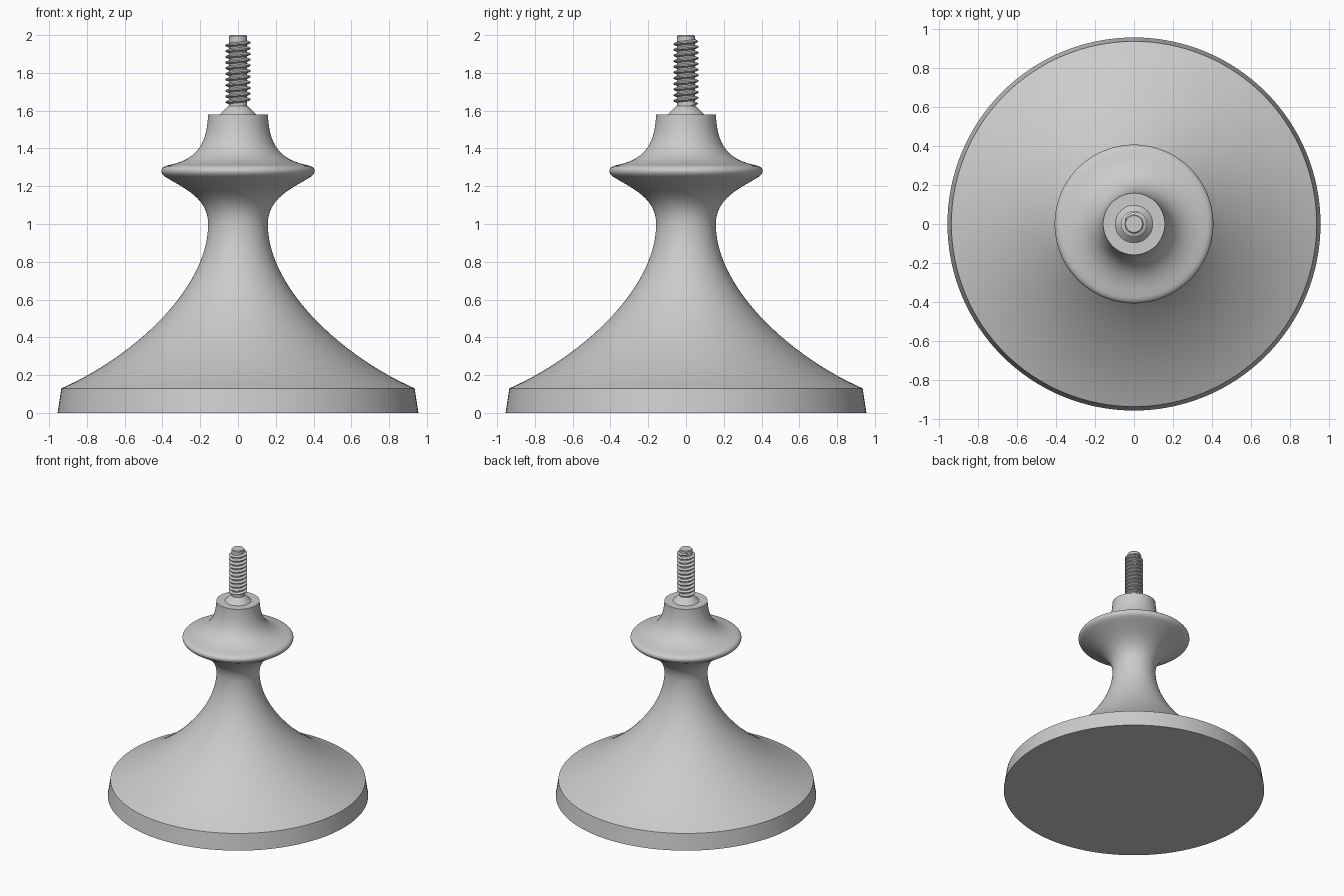
import bpy, math
from mathutils import Vector
from mathutils.geometry import interpolate_bezier

cube = bpy.data.objects.get("Cube")
if cube:
    bpy.data.objects.remove(cube, do_unlink=True)

GREY = 0.6
mat = bpy.data.materials.new("plain_grey")
mat.use_nodes = True
mat.diffuse_color = (GREY, GREY, GREY, 1)
mat.node_tree.nodes["Principled BSDF"].inputs["Base Color"].default_value = (GREY, GREY, GREY, 1)


def make_object(name, verts, faces):
    mesh = bpy.data.meshes.new(name)
    mesh.from_pydata(verts, [], faces)
    mesh.materials.append(mat)
    obj = bpy.data.objects.new(name, mesh)
    bpy.context.collection.objects.link(obj)
    bpy.ops.object.select_all(action="DESELECT")
    obj.select_set(True)
    bpy.context.view_layer.objects.active = obj
    bpy.ops.object.mode_set(mode="EDIT")
    bpy.ops.mesh.select_all(action="SELECT")
    bpy.ops.mesh.normals_make_consistent(inside=False)
    bpy.ops.object.mode_set(mode="OBJECT")
    bpy.ops.object.shade_smooth_by_angle(angle=math.radians(35))
    return obj


def lathe(name, profile, sides):
    """Turn a (radius, height) profile about z and cap both ends."""
    verts = [(r * math.cos(math.tau * i / sides), r * math.sin(math.tau * i / sides), z)
             for r, z in profile for i in range(sides)]
    faces = [(j * sides + i, j * sides + (i + 1) % sides,
              (j + 1) * sides + (i + 1) % sides, (j + 1) * sides + i)
             for j in range(len(profile) - 1) for i in range(sides)]
    top = (len(profile) - 1) * sides
    faces += [tuple(reversed(range(sides))), tuple(range(top, top + sides))]
    return make_object(name, verts, faces)


def curve(a, b, c, d, steps):
    points = interpolate_bezier(*(Vector((r, z, 0)) for r, z in (a, b, c, d)), steps)
    return [(p.x, p.y) for p in points]


# Turned body: base edge, flared skirt, neck, rounded flange, collar
skirt = curve((0.935, 0.13), (0.55, 0.30), (0.158, 0.66), (0.158, 1.0), 28)
neck = curve((0.158, 1.0), (0.158, 1.14), (0.29, 1.19), (0.385, 1.25), 18)
rim = curve((0.385, 1.25), (0.415, 1.27), (0.415, 1.30), (0.375, 1.31), 10)
collar = curve((0.375, 1.31), (0.21, 1.34), (0.165, 1.43), (0.158, 1.58), 18)
lathe("turned_body", [(0.955, 0)] + skirt + neck[1:] + rim[1:] + collar[1:], 128)

# Screw shank with a conical seat
lathe("screw_seat", [(0.096, 1.575), (0.096, 1.58), (0.05, 1.625)], 48)
lathe("screw_core", [(0.048, 1.6), (0.048, 1.994), (0.043, 2.0)], 48)

# Helical thread ridge, tapered into the core at both ends
START, END, PITCH, SEGMENTS = 1.63, 1.975, 0.03, 36
steps = round((END - START) / PITCH * SEGMENTS)
verts, faces = [], []
for i in range(steps + 1):
    angle = math.tau * i / SEGMENTS
    z = START + PITCH * i / SEGMENTS
    fade = min(1, i / 12, (steps - i) / 12)
    crest = 0.046 + 0.021 * fade
    for r, dz in ((0.046, -0.012), (crest, -0.003), (crest, 0.003), (0.046, 0.012)):
        verts.append((r * math.cos(angle), r * math.sin(angle), z + dz))
    if i:
        a, b = 4 * (i - 1), 4 * i
        faces += [(a + k, b + k, b + (k + 1) % 4, a + (k + 1) % 4) for k in range(4)]
make_object("screw_thread", verts, faces)
